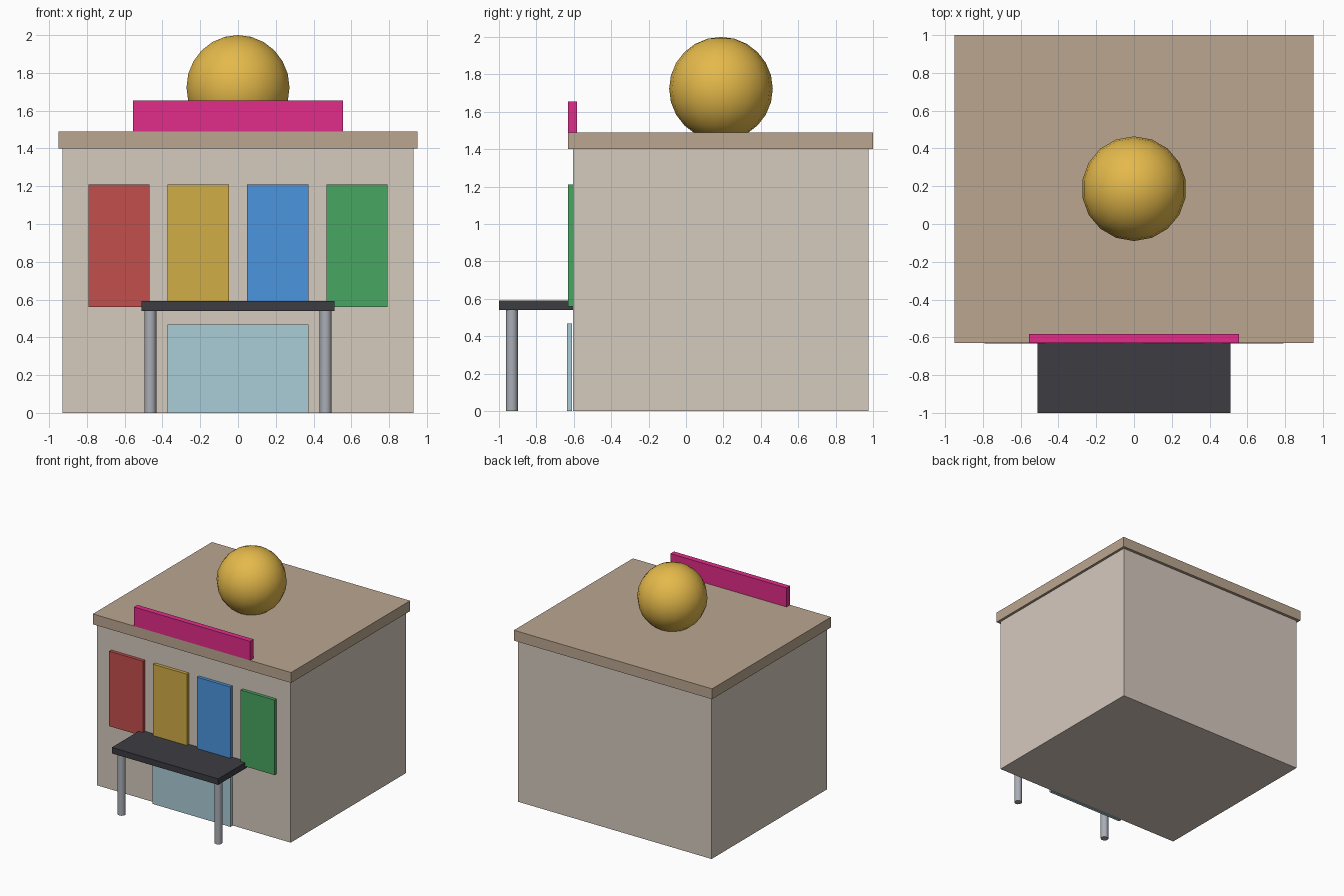
import bpy
from math import radians

if "Cube" in bpy.data.objects:
    bpy.data.objects.remove(bpy.data.objects["Cube"])


def paint(obj, name, rgb):
    mat = bpy.data.materials.get(name) or bpy.data.materials.new(name)
    # sRGB 0-255 to linear
    mat.diffuse_color = [(c / 255) ** 2.2 for c in rgb] + [1]
    mat.use_nodes = True
    mat.node_tree.nodes["Principled BSDF"].inputs["Base Color"].default_value = mat.diffuse_color
    obj.data.materials.append(mat)


def box(name, lo, hi, colour, rgb):
    mid = [(a + b) / 2 for a, b in zip(lo, hi)]
    bpy.ops.mesh.primitive_cube_add(size=1, location=mid)
    obj = bpy.context.object
    obj.name = name
    obj.scale = [b - a for a, b in zip(lo, hi)]
    bpy.ops.object.transform_apply(location=False, rotation=False, scale=True)
    paint(obj, colour, rgb)
    return obj


# Building shell and overhanging roof
box("walls", (-0.928, -0.604, 0), (0.928, 0.975, 1.4), "plaster", (212, 200, 188))
box("roof_slab", (-0.95, -0.63, 1.4), (0.95, 1.0, 1.49), "tan", (186, 165, 143))

# Blank sign board on the front edge of the roof
box("sign_board", (-0.557, -0.63, 1.49), (0.557, -0.582, 1.655), "pink", (224, 48, 136))

# Four coloured wall panels
panels = [("red", (192, 80, 77)), ("yellow", (208, 172, 72)),
          ("blue", (76, 148, 222)), ("green", (74, 164, 98))]
for i, (colour, rgb) in enumerate(panels):
    x = -0.63 + 0.42 * i
    box(colour + "_panel", (x - 0.162, -0.632, 0.56), (x + 0.162, -0.604, 1.21), colour, rgb)

# Glass door
box("glass_door", (-0.373, -0.636, 0), (0.373, -0.61, 0.467), "glass", (168, 203, 214))

# Canopy over the door with two round posts
box("canopy", (-0.51, -1.0, 0.54), (0.51, -0.604, 0.592), "charcoal", (62, 62, 68))
for side, x in (("left", -0.464), ("right", 0.464)):
    bpy.ops.mesh.primitive_cylinder_add(vertices=12, radius=0.032, depth=0.54,
                                        location=(x, -0.931, 0.27))
    post = bpy.context.object
    post.name = side + "_post"
    bpy.ops.object.shade_smooth_by_angle(angle=radians(40))
    paint(post, "steel", (168, 172, 180))

# Golden ball sunk slightly into the roof
bpy.ops.mesh.primitive_uv_sphere_add(segments=18, ring_count=12, radius=0.277,
                                     location=(0, 0.187, 1.723))
ball = bpy.context.object
ball.name = "roof_ball"
bpy.ops.object.shade_smooth()
paint(ball, "gold", (228, 184, 76))
